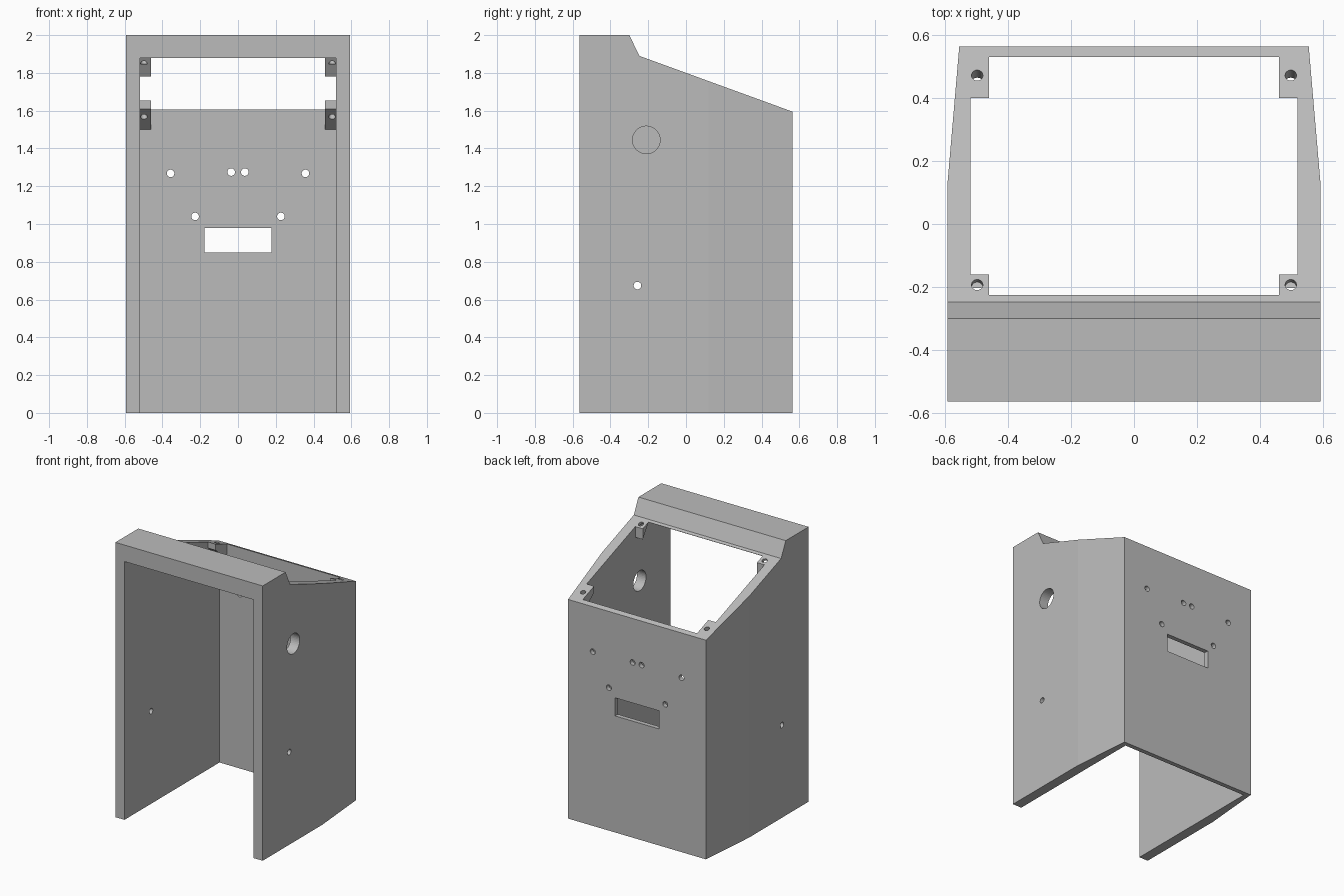
import bpy, bmesh, math
from mathutils import Matrix, Vector

if "Cube" in bpy.data.objects:
    bpy.data.objects.remove(bpy.data.objects["Cube"])

grey = bpy.data.materials.new("mid grey")
grey.diffuse_color = (0.5, 0.5, 0.5, 1)
grey.use_nodes = True
grey.node_tree.nodes["Principled BSDF"].inputs["Base Color"].default_value = grey.diffuse_color


def prism(name, points, axis, lo, hi):
    """Extrude a 2D outline: (y,z) along x, or (x,y) along z."""
    def at(p, t):
        return (t, p[0], p[1]) if axis == "x" else (p[0], p[1], t)
    bm = bmesh.new()
    face = bm.faces.new([bm.verts.new(at(p, lo)) for p in points])
    ext = bmesh.ops.extrude_face_region(bm, geom=[face])
    move = Vector((hi - lo, 0, 0)) if axis == "x" else Vector((0, 0, hi - lo))
    bmesh.ops.translate(bm, vec=move, verts=[v for v in ext["geom"] if isinstance(v, bmesh.types.BMVert)])
    bmesh.ops.recalc_face_normals(bm, faces=bm.faces)
    return finish(bm, name)


def rod(center, radius, length, rotation):
    """Round cutter centred on a point."""
    bm = bmesh.new()
    bmesh.ops.create_cone(bm, cap_ends=True, segments=40, radius1=radius, radius2=radius,
                          depth=length, matrix=Matrix.Translation(center) @ rotation)
    return finish(bm, "hole_cutter")


def finish(bm, name):
    mesh = bpy.data.meshes.new(name)
    bm.to_mesh(mesh)
    bm.free()
    mesh.materials.append(grey)
    ob = bpy.data.objects.new(name, mesh)
    bpy.context.collection.objects.link(ob)
    return ob


def boolean(target, tool, operation="DIFFERENCE"):
    mod = target.modifiers.new("cut", "BOOLEAN")
    mod.object, mod.operation, mod.solver = tool, operation, "EXACT"
    bpy.context.view_layer.objects.active = target
    bpy.ops.object.modifier_apply(modifier=mod.name)
    bpy.data.objects.remove(tool)


# Outer body: side profile limited by the tapered plan outline
W, D = 0.593, 0.563
body = prism("cabinet_shell", [(-D, 0), (D, 0), (D, 1.595), (-0.247, 1.89), (-0.30, 2), (-D, 2)], "x", -1, 1)
plan = prism("plan", [(-W, -1), (W, -1), (W, 0.12), (0.555, D), (0.555, 1), (-0.555, 1), (-0.555, D), (-W, 0.12)],
             "z", -1, 3)
boolean(body, plan, "INTERSECT")

# Hollow inside, leaving four sloped screw tabs in the corners of the top opening
boolean(body, prism("hollow", [(-1, -1), (0.53, -1), (0.53, 1.5), (0.40, 1.61), (0.40, 3), (-0.16, 3),
                               (-0.16, 1.78), (-0.225, 1.88), (-1, 1.88)], "x", -0.52, 0.52))
boolean(body, prism("top_opening", [(-0.225, 1.45), (0.53, 1.45), (0.53, 3), (-0.225, 3)], "x", -0.46, 0.46))

# Slot and small holes in the back wall
boolean(body, prism("slot", [(0.45, 0.848), (0.7, 0.848), (0.7, 0.98), (0.45, 0.98)], "x", -0.177, 0.177))
along_y = Matrix.Rotation(math.pi / 2, 4, "X")
along_x = Matrix.Rotation(math.pi / 2, 4, "Y")
for s in (-1, 1):
    for x, z in ((0.357, 1.268), (0.036, 1.275), (0.227, 1.04)):
        boolean(body, rod((s * x, 0.55, z), 0.02, 0.2, along_y))
    # Small side hole
    boolean(body, rod((s * 0.56, -0.257, 0.674), 0.02, 0.3, along_x))

# Large hole in the right wall only
boolean(body, rod((0.56, -0.21, 1.445), 0.073, 0.3, along_x))

# Screw holes square to the sloped top: through at the back, blind at the front
slope = math.atan2(0.295, 0.81)
tilt = Matrix.Rotation(-slope, 4, "X")
for s in (-1, 1):
    for y, depth in ((0.472, 0.2), (-0.193, 0.025)):
        z = 1.89 - (y + 0.247) * math.tan(slope)
        top = Vector((s * 0.498, y, z))
        normal = tilt @ Vector((0, 0, 1))
        boolean(body, rod(top + normal * (0.05 - depth) / 2, 0.018, depth + 0.05, tilt))
